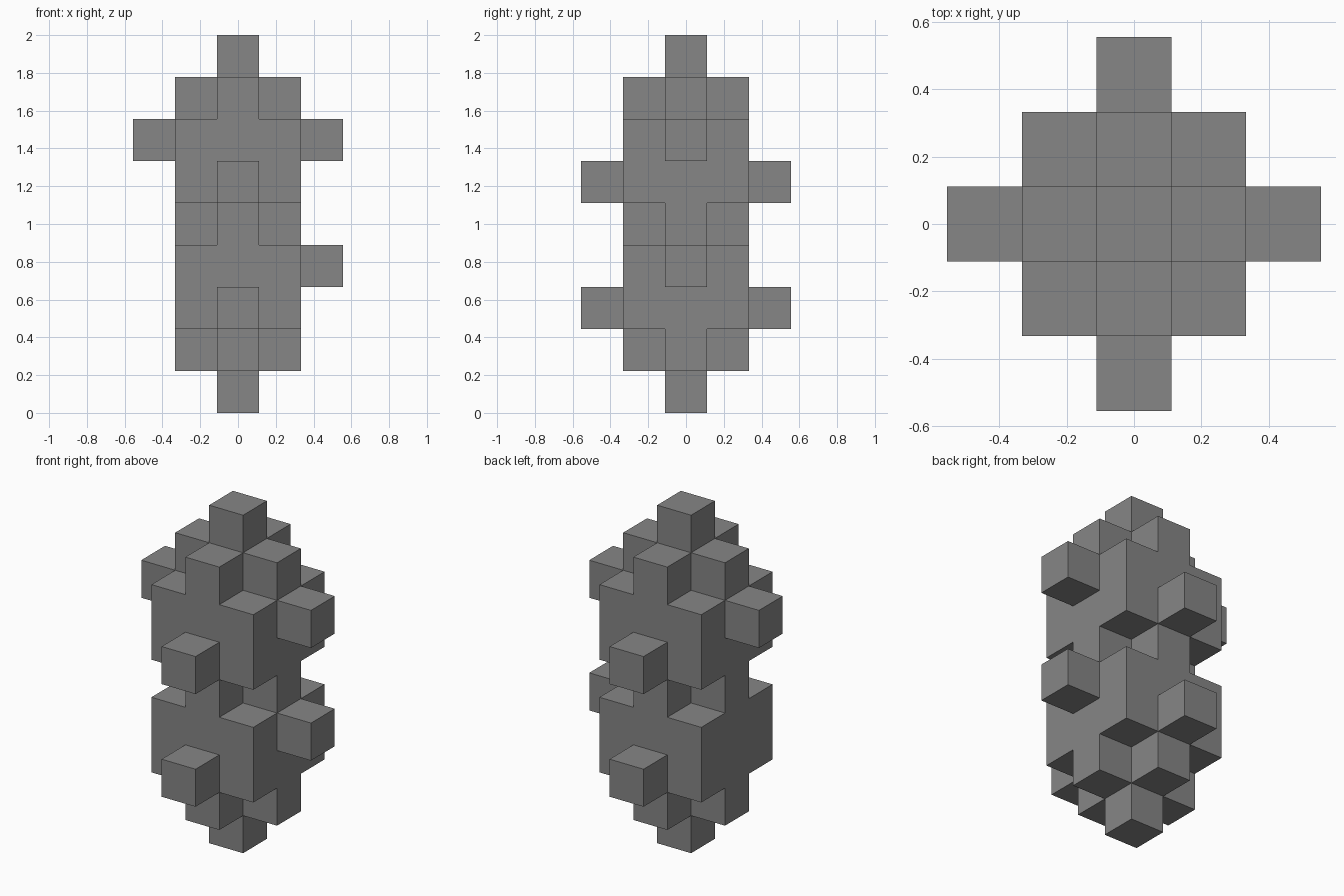
import bpy
import bmesh
from mathutils import Vector

cube = bpy.data.objects.get("Cube")
if cube:
    bpy.data.objects.remove(cube, do_unlink=True)

UNIT = 2 / 9  # nine cubes tall

grey = bpy.data.materials.new("mid grey")
grey.use_nodes = True
colour = (0.24, 0.24, 0.24, 1)
grey.diffuse_color = colour
grey.node_tree.nodes["Principled BSDF"].inputs["Base Color"].default_value = colour

SIDES = [(1, 0), (-1, 0), (0, 1), (0, -1)]
cells = set()


def add_cross(z):
    cells.update({(0, 0, z)} | {(x, y, z) for x, y in SIDES})


def add_slab(z):
    cells.update((x, y, z) for x in (-1, 0, 1) for y in (-1, 0, 1))


def add_knobs(z, directions):
    cells.update((2 * x, 2 * y, z) for x, y in directions)


# Foot and tip cubes
cells.update({(0, 0, 0), (0, 0, 8)})

# Crosses below, between and above the two main blocks
for level in (1, 4, 7):
    add_cross(level)

# Two main blocks with front and back knobs on their lower halves
for level in (2, 5):
    add_slab(level)
    add_slab(level + 1)
    add_knobs(level, SIDES[2:])

# Side knobs: one on the lower block, a pair on the upper block
add_knobs(3, SIDES[:1])
add_knobs(6, SIDES[:2])

# Outer skin: keep only the faces between a filled and an empty cell
bm = bmesh.new()
corners = {}


def corner(point):
    key = tuple(round(2 * c) for c in point)
    if key not in corners:
        corners[key] = bm.verts.new(point * UNIT)
    return corners[key]


for cell in sorted(cells):
    centre = Vector(cell) + Vector((0, 0, 0.5))
    for axis in range(3):
        for sign in (1, -1):
            normal = Vector((0, 0, 0))
            normal[axis] = sign
            if tuple(round(c) for c in Vector(cell) + normal) in cells:
                continue
            u = Vector((0, 0, 0))
            u[(axis + 1) % 3] = 0.5
            v = normal.cross(u)
            middle = centre + normal / 2
            bm.faces.new([corner(middle + offset)
                          for offset in (-u - v, u - v, u + v, v - u)])

# Merge the flat squares into clean large faces
bmesh.ops.dissolve_limit(bm, angle_limit=0.01, verts=bm.verts, edges=bm.edges)

mesh = bpy.data.meshes.new("cube_tower")
bm.to_mesh(mesh)
bm.free()
mesh.materials.append(grey)
tower = bpy.data.objects.new("cube_tower", mesh)
bpy.context.collection.objects.link(tower)
